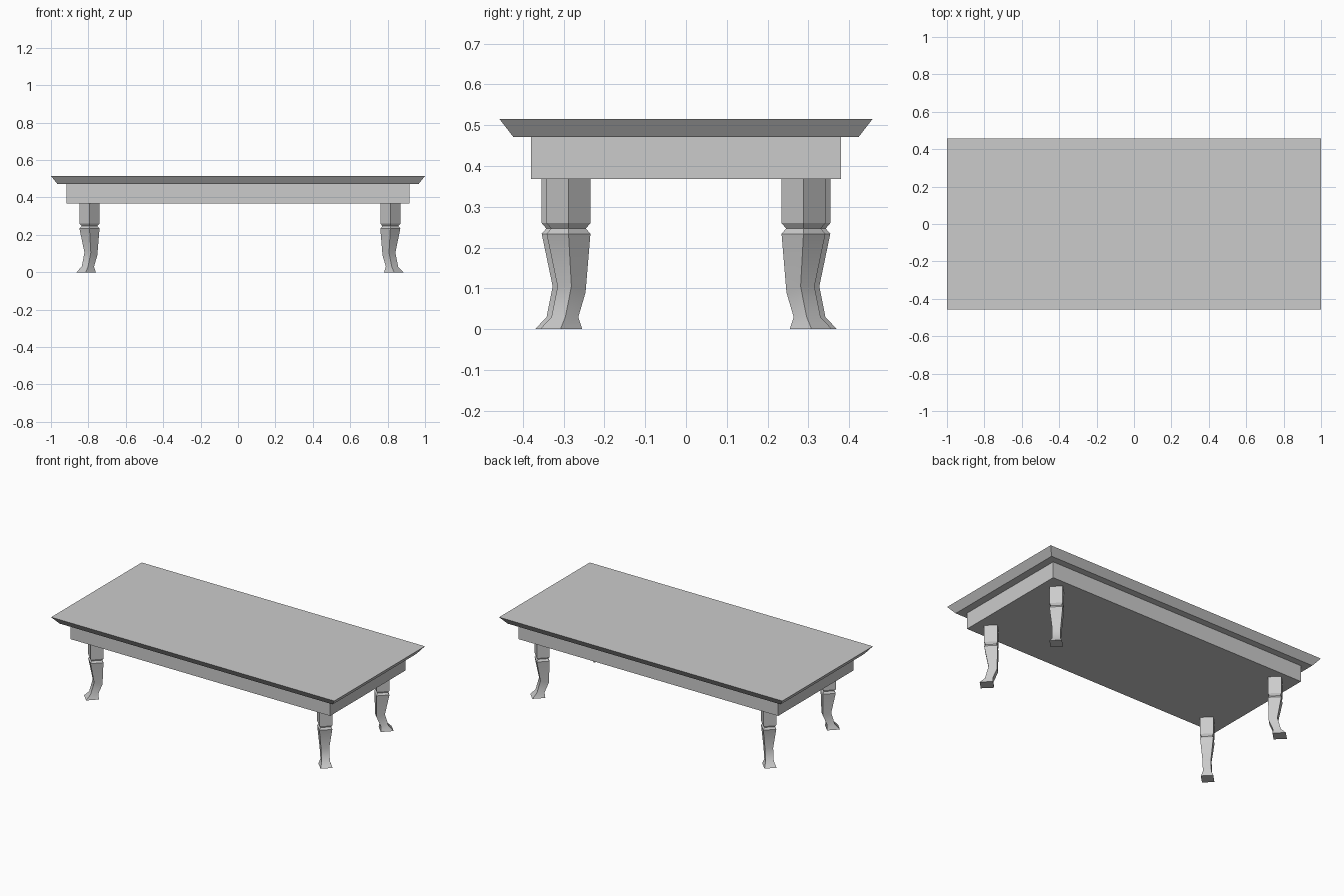
import bpy
import bmesh
import math

cube = bpy.data.objects.get("Cube")
if cube:
    bpy.data.objects.remove(cube, do_unlink=True)

# Single grey finish
grey = bpy.data.materials.new("grey finish")
grey.use_nodes = True
colour = (0.6, 0.6, 0.6, 1)
grey.diffuse_color = colour
grey.node_tree.nodes["Principled BSDF"].inputs["Base Color"].default_value = colour


def loft(name, rings):
    """Skin a stack of four-point rings and cap both ends."""
    bm = bmesh.new()
    loops = [[bm.verts.new(p) for p in ring] for ring in rings]
    for low, high in zip(loops, loops[1:]):
        for i in range(4):
            j = (i + 1) % 4
            bm.faces.new((low[i], low[j], high[j], high[i]))
    bm.faces.new(loops[0][::-1])
    bm.faces.new(loops[-1])
    bmesh.ops.recalc_face_normals(bm, faces=bm.faces)
    mesh = bpy.data.meshes.new(name)
    bm.to_mesh(mesh)
    bm.free()
    mesh.materials.append(grey)
    obj = bpy.data.objects.new(name, mesh)
    bpy.context.collection.objects.link(obj)
    return obj


def rectangle(x, y, z):
    return [(-x, -y, z), (x, -y, z), (x, y, z), (-x, y, z)]


# Table top with sloping edge, and the apron box under it
loft("table_top", [rectangle(0.965, 0.423, 0.471), rectangle(1, 0.457, 0.515)])
loft("apron", [rectangle(0.917, 0.38, 0.368), rectangle(0.917, 0.38, 0.471)])

# Leg sections: outer offset, outer height, inner offset, inner height, half width
LEG = [
    (0.0635, 0, -0.0125, 0, 0.0355),
    (0.035, 0.03, -0.01, 0.03, 0.024),
    (0.014, 0.105, -0.035, 0.09, 0.024),
    (0.038, 0.234, -0.038, 0.234, 0.038),
    (0.03, 0.247, -0.03, 0.247, 0.03),
    (0.038, 0.26, -0.038, 0.26, 0.038),
    (0.038, 0.37, -0.038, 0.37, 0.038),
]


def leg(name, x, y):
    """Cabriole leg turned so its foot points to the table corner."""
    rings = [[(out, -w, zo), (out, w, zo), (inn, w, zi), (inn, -w, zi)]
             for out, zo, inn, zi, w in LEG]
    obj = loft(name, rings)
    obj.location = (x, y, 0)
    obj.rotation_euler.z = math.atan2(math.copysign(1, y), math.copysign(1, x))
    bpy.ops.object.select_all(action="DESELECT")
    obj.select_set(True)
    bpy.context.view_layer.objects.active = obj
    bpy.ops.object.shade_smooth_by_angle(angle=math.radians(30))


for end, sign in (("front", -1), ("back", 1)):
    leg(end + "_left_leg", 0.8145, sign * 0.288)
    leg(end + "_right_leg", -0.794, sign * 0.3)
